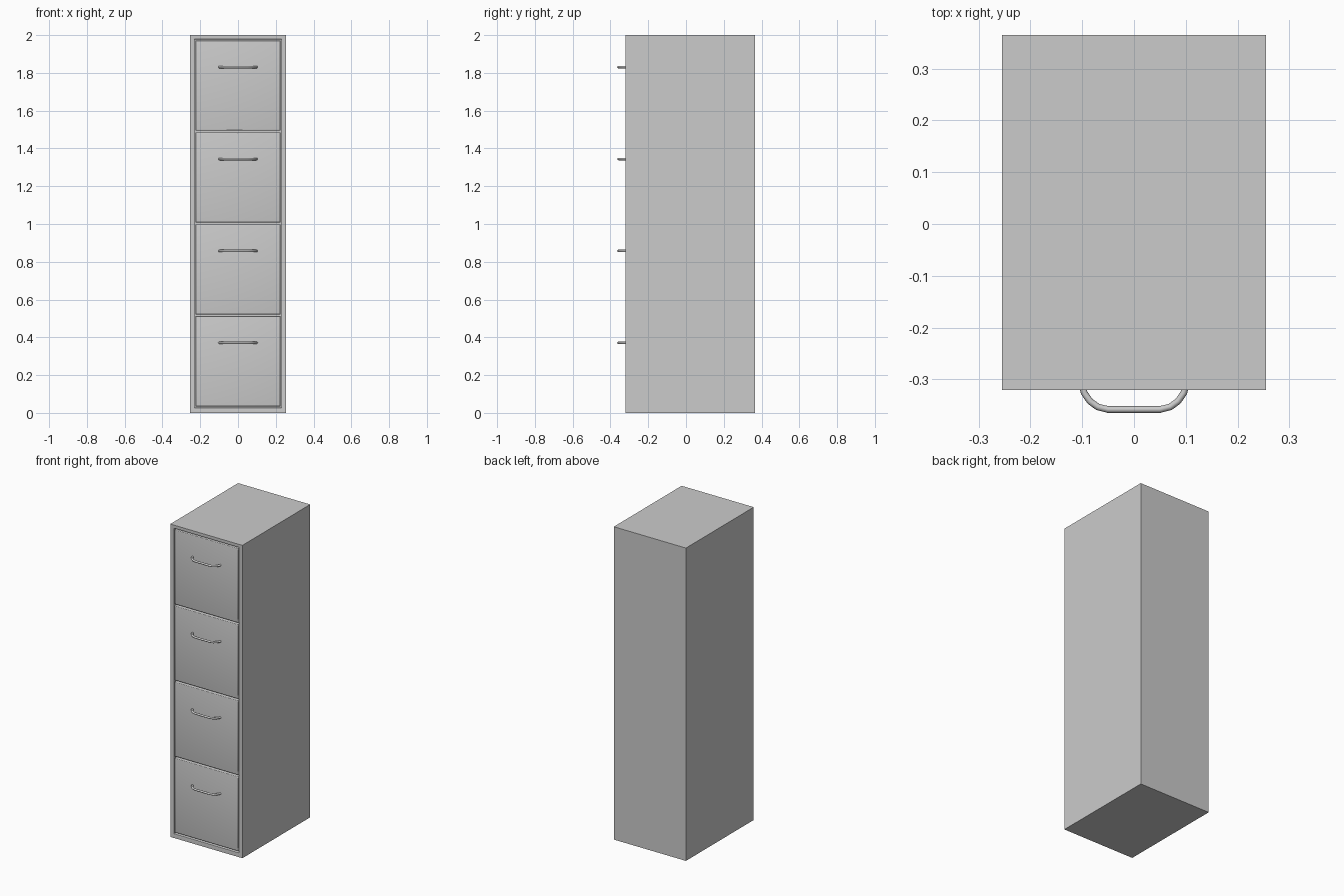
import bpy, bmesh
from mathutils import Vector

if "Cube" in bpy.data.objects:
    bpy.data.objects.remove(bpy.data.objects["Cube"])

W, Y0, Y1, H = 0.255, -0.32, 0.365, 2.0     # outer half width, front, back, height
OPEN_X, OPEN_Z0, OPEN_Z1 = 0.229, 0.028, 1.978
PITCH = 0.4865


def finish(bm, name):
    bmesh.ops.recalc_face_normals(bm, faces=bm.faces)
    me = bpy.data.meshes.new(name)
    bm.to_mesh(me)
    bm.free()
    ob = bpy.data.objects.new(name, me)
    bpy.context.collection.objects.link(ob)
    return ob


def box_bm(x0, x1, y0, y1, z0, z1):
    bm = bmesh.new()
    bmesh.ops.create_cube(bm, size=1)
    for v in bm.verts:
        v.co = Vector((x1 if v.co.x > 0 else x0,
                       y1 if v.co.y > 0 else y0,
                       z1 if v.co.z > 0 else z0))
    return bm


def smooth(ob, angle=0.6):
    bpy.ops.object.select_all(action='DESELECT')
    bpy.context.view_layer.objects.active = ob
    ob.select_set(True)
    bpy.ops.object.shade_smooth_by_angle(angle=angle)


# Cabinet shell: box with a hollow front opening and a softened inner rim
bm = box_bm(-W, W, Y0, Y1, 0, H)
bm.normal_update()
front = min(bm.faces, key=lambda f: f.calc_center_median().y)
bmesh.ops.inset_individual(bm, faces=[front], thickness=0.025)
for v in front.verts:
    v.co.x = OPEN_X if v.co.x > 0 else -OPEN_X
    v.co.z = OPEN_Z1 if v.co.z > 1 else OPEN_Z0
rim = list(front.edges)
ext = bmesh.ops.extrude_discrete_faces(bm, faces=[front])["faces"][0]
for v in ext.verts:
    v.co.y = Y1 - 0.02
rim = [e for e in bm.edges if all(abs(v.co.y - Y0) < 1e-5 and abs(v.co.x) < W - 0.01 for v in e.verts)]
bmesh.ops.bevel(bm, geom=rim, offset=0.005, segments=2, profile=0.5, affect='EDGES')
smooth(finish(bm, "cabinet_shell"))

# Handle path: half of it, mirrored in x
half = [(0.1, -0.312), (0.096, -0.326), (0.085, -0.342), (0.07, -0.353), (0.05, -0.358)]
path = half + [(-x, y) for x, y in reversed(half)]

for i in range(4):
    z0 = 0.035 + i * PITCH
    z1 = z0 + 0.477

    # Drawer front with rounded front edges, nearly flush with the frame
    bm = box_bm(-0.224, 0.224, Y0 + 0.001, Y0 + 0.025, z0, z1)
    edges = [e for e in bm.edges if all(v.co.y < Y0 + 0.01 for v in e.verts)]
    bmesh.ops.bevel(bm, geom=edges, offset=0.006, segments=3, profile=0.5, affect='EDGES')
    smooth(finish(bm, f"drawer_front_{i + 1}"))

    # Open drawer tray behind the front
    bm = box_bm(-0.215, 0.215, Y0 + 0.024, Y1 - 0.04, z0 + 0.01, z1 - 0.1)
    top = max(bm.faces, key=lambda f: f.calc_center_median().z)
    bmesh.ops.delete(bm, geom=[top], context='FACES_ONLY')
    tray = finish(bm, f"drawer_tray_{i + 1}")
    tray.modifiers.new("walls", 'SOLIDIFY').thickness = 0.008

    # Bow handle
    cu = bpy.data.curves.new(f"handle_{i + 1}", 'CURVE')
    cu.dimensions = '3D'
    cu.bevel_depth = 0.0065
    cu.bevel_resolution = 2
    cu.use_fill_caps = True
    sp = cu.splines.new('POLY')
    sp.points.add(len(path) - 1)
    for p, (x, y) in zip(sp.points, path):
        p.co = (x, y, 0.371 + i * PITCH, 1)
    sp.use_smooth = True
    bpy.context.collection.objects.link(bpy.data.objects.new(f"handle_{i + 1}", cu))
